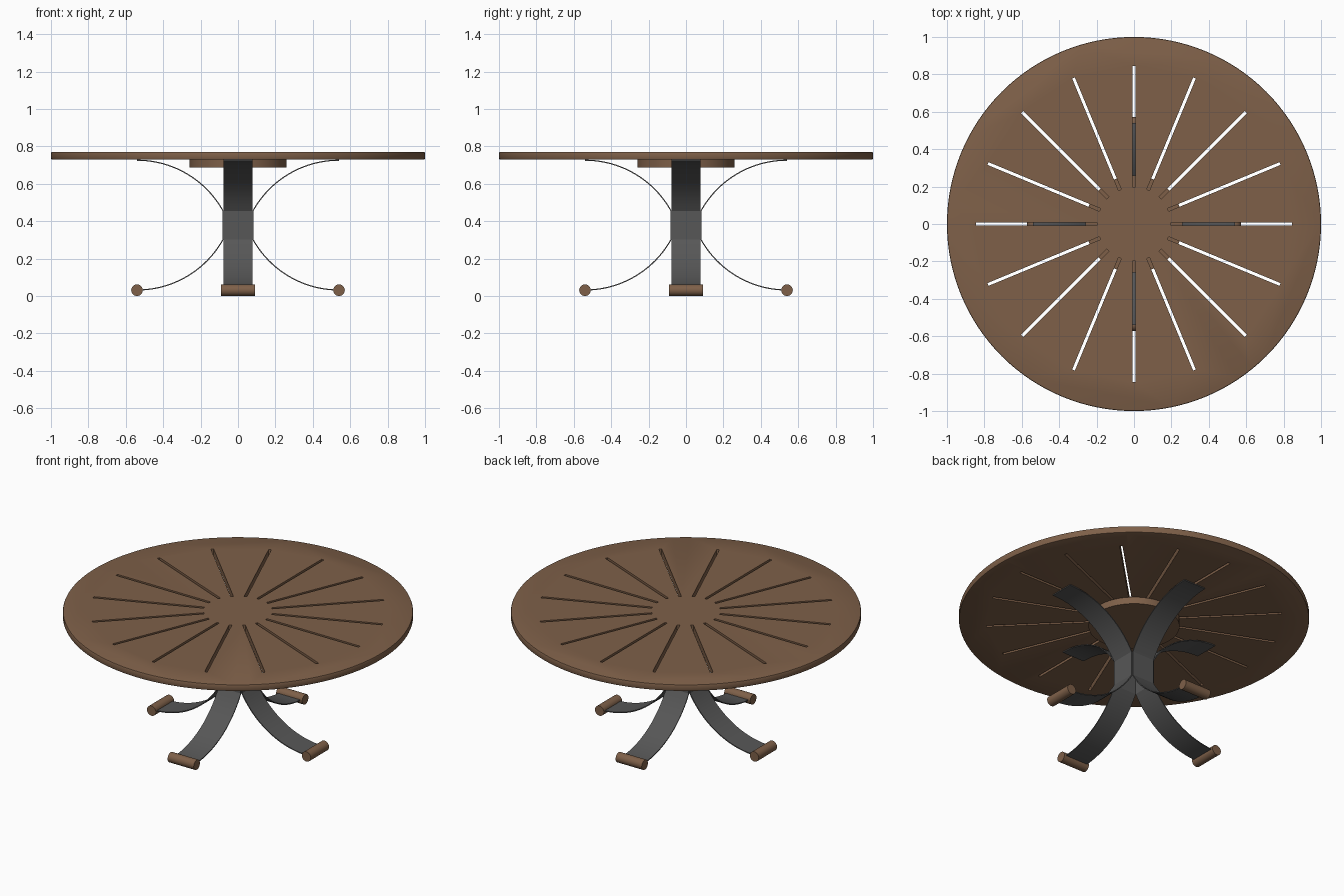
import bpy, bmesh, math
from mathutils import Matrix

if "Cube" in bpy.data.objects:
    bpy.data.objects.remove(bpy.data.objects["Cube"])

def material(name, rgb):
    m = bpy.data.materials.new(name)
    m.diffuse_color = (*rgb, 1)
    m.use_nodes = True
    m.node_tree.nodes["Principled BSDF"].inputs["Base Color"].default_value = m.diffuse_color
    return m

wood = material("brown_wood", (0.21, 0.117, 0.066))
metal = material("dark_grey_metal", (0.095, 0.095, 0.095))

def finish(name, bm, mat, smooth=True):
    bmesh.ops.recalc_face_normals(bm, faces=bm.faces)
    me = bpy.data.meshes.new(name)
    bm.to_mesh(me)
    bm.free()
    ob = bpy.data.objects.new(name, me)
    bpy.context.collection.objects.link(ob)
    me.materials.append(mat)
    if smooth:
        select(ob)
        bpy.ops.object.shade_smooth_by_angle(angle=math.radians(25))
    return ob

def select(ob):
    bpy.ops.object.select_all(action='DESELECT')
    ob.select_set(True)
    bpy.context.view_layer.objects.active = ob

def disc(r, z0, z1, segs, bevel=0.0):
    bm = bmesh.new()
    bmesh.ops.create_cone(bm, cap_ends=True, segments=segs, radius1=r, radius2=r,
                          depth=z1 - z0, matrix=Matrix.Translation((0, 0, (z0 + z1) / 2)))
    if bevel:
        rim = [e for e in bm.edges if abs(e.verts[0].co.z - e.verts[1].co.z) < 1e-5]
        bmesh.ops.bevel(bm, geom=rim, offset=bevel, segments=2, profile=0.5, affect='EDGES')
    return bm

# Round top with sixteen radial slots cut through
top = finish("table_top", disc(1.0, 0.729, 0.771, 128, 0.007), wood, False)
bm = bmesh.new()
for i in range(16):
    bmesh.ops.create_cube(bm, size=1, matrix=Matrix.Rotation(math.tau * i / 16, 4, 'Z')
                          @ Matrix.Translation((0.521, 0, 0.75))
                          @ Matrix.Diagonal((0.648, 0.016, 0.2, 1)))
cutter = finish("slot_cutter", bm, wood, False)
cutter.hide_render = True
mod = top.modifiers.new("slots", 'BOOLEAN')
mod.operation = 'DIFFERENCE'
mod.solver = 'EXACT'
mod.object = cutter
select(top)
bpy.ops.object.modifier_apply(modifier=mod.name)
bpy.data.objects.remove(cutter, do_unlink=True)
bpy.ops.object.shade_smooth_by_angle(angle=math.radians(25))

# Hub under the top
finish("hub_plate", disc(0.26, 0.686, 0.7292, 64), wood)

# Leg profile: upper arc, short upright, lower arc
T, N = 0.006, 20
R_END, R_IN = 0.54, 0.08

def arc(z_end, z_in):
    w, h = R_END - R_IN, abs(z_end - z_in)
    rad = (w * w + h * h) / (2 * h)
    s = 1 if z_end > z_in else -1
    a = math.asin(w / rad)
    return [(R_END - rad * math.sin(a * k / N),
             z_end - s * rad * (1 - math.cos(a * k / N))) for k in range(N + 1)]

path = arc(0.726, 0.455) + arc(0.032, 0.302)[::-1]

def strip(angle):
    bm = bmesh.new()
    rings = []
    for i, (r, z) in enumerate(path):
        a, b = path[max(i - 1, 0)], path[min(i + 1, len(path) - 1)]
        dx, dz = b[0] - a[0], b[1] - a[1]
        l = math.hypot(dx, dz)
        nx, nz = -dz / l * T / 2, dx / l * T / 2
        rings.append([bm.verts.new((r + s * nx, y, z + s * nz))
                      for s, y in ((1, -0.077), (1, 0.077), (-1, 0.077), (-1, -0.077))])
    for p, q in zip(rings, rings[1:]):
        for k in range(4):
            bm.faces.new((p[k], p[(k + 1) % 4], q[(k + 1) % 4], q[k]))
    bm.faces.new(rings[0])
    bm.faces.new(rings[-1])
    bm.transform(Matrix.Rotation(angle, 4, 'Z'))
    return bm

def roller(angle):
    bm = bmesh.new()
    bmesh.ops.create_cone(bm, cap_ends=True, segments=32, radius1=0.031, radius2=0.031, depth=0.182,
                          matrix=Matrix.Rotation(angle, 4, 'Z')
                          @ Matrix.Translation((R_END, 0, 0.031))
                          @ Matrix.Rotation(math.pi / 2, 4, 'X'))
    return bm

# Four curved strap legs, each ending in a wooden roller foot
for i, side in enumerate(("right", "back", "left", "front")):
    finish(side + "_leg", strip(i * math.pi / 2), metal)
    finish(side + "_foot", roller(i * math.pi / 2), wood)
